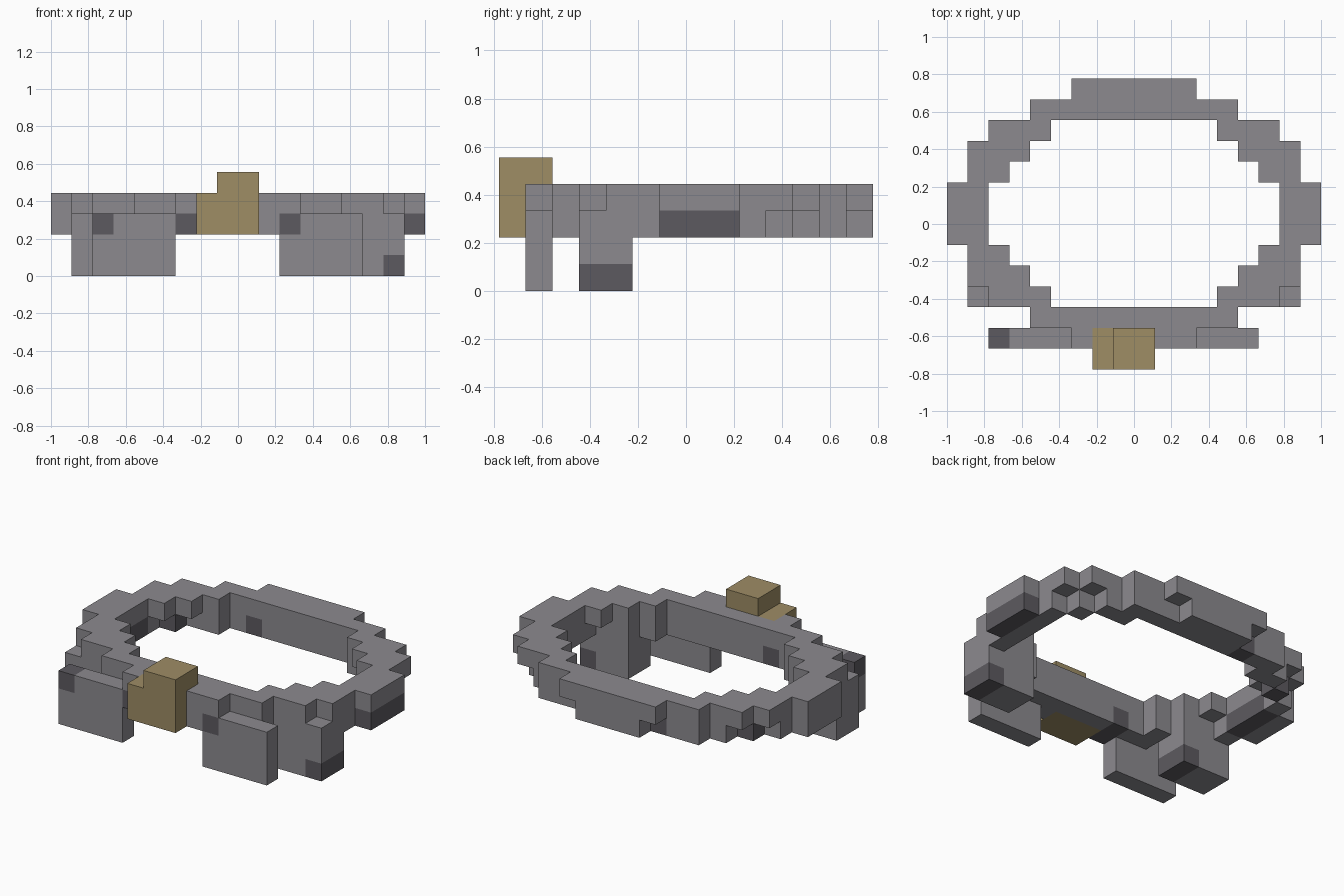
import bpy, bmesh, math
from mathutils import Vector

if "Cube" in bpy.data.objects:
    bpy.data.objects.remove(bpy.data.objects["Cube"])

U = 1 / 9  # one block of the grid


def material(name, rgb):
    m = bpy.data.materials.new(name)
    m.diffuse_color = (*rgb, 1)
    m.use_nodes = True
    m.node_tree.nodes["Principled BSDF"].inputs["Base Color"].default_value = m.diffuse_color
    return m


MATS = [material("grey", (0.262, 0.255, 0.275)),
        material("dark grey", (0.108, 0.102, 0.117)),
        material("dull gold", (0.342, 0.266, 0.130))]
GREY, DARK, GOLD = range(3)

parts = {}   # part name -> {cell: colour}


def box(part, x, y, z, colour=GREY):
    """Fill a box of blocks; each argument is a (start, end) pair."""
    cells = parts.setdefault(part, {})
    for i in range(*x):
        for j in range(*y):
            for k in range(*z):
                cells[i, j, k] = colour


def mirrored(part, x, y, z):
    box(part, x, y, z)
    box(part, (-x[1], -x[0]), y, z)


# Ring, upper layer: y start, y end, inner x, outer x
for y0, y1, a, b in [(6, 7, 0, 3), (5, 6, 0, 5), (4, 5, 4, 7), (3, 4, 5, 8),
                     (2, 3, 6, 8), (-1, 2, 7, 9), (-2, -1, 6, 8),
                     (-3, -2, 5, 8), (-4, -3, 4, 7), (-5, -4, 0, 5),
                     (-6, -5, 0, 3)]:
    mirrored("ring", (a, b), (y0, y1), (3, 4))

# Ring, thinner lower layer
for y0, y1, a, b in [(6, 7, 0, 2), (5, 6, 0, 5), (4, 5, 4, 6), (3, 4, 6, 7),
                     (2, 3, 7, 8), (-1, 2, 7, 9), (-2, -1, 7, 8),
                     (-4, -3, 4, 5), (-5, -4, 0, 5), (-6, -5, 0, 2)]:
    mirrored("ring", (a, b), (y0, y1), (2, 3))

# Dark blocks on the ring's lower layer
for x0, y0, y1 in [(8, -1, 2), (-8, -1, 2), (-7, 3, 4), (-3, 5, 6), (-3, -6, -4)]:
    box("ring", (x0, x0 + 1), (y0, y1), (2, 3), DARK)

# Side legs with a dark lower corner
for part, x0 in [("right_leg", 5), ("left_leg", -8)]:
    box(part, (x0, x0 + 3), (-4, -2), (0, 3))
    box(part, (x0 + 2, x0 + 3), (-4, -2), (0, 1), DARK)

# Front plates with a dark upper corner
for part, x0 in [("right_front_plate", 2), ("left_front_plate", -7)]:
    box(part, (x0, x0 + 4), (-6, -5), (0, 3))
    box(part, (x0, x0 + 1), (-6, -5), (2, 3), DARK)

# Gold ornament at the front
box("gold_ornament", (-2, 1), (-7, -5), (2, 4), GOLD)
box("gold_ornament", (-1, 1), (-7, -5), (4, 5), GOLD)
for c in parts["gold_ornament"]:
    parts["ring"].pop(c, None)

filled = {c for cells in parts.values() for c in cells}


def build(name, cells):
    """Make the outer skin of a part and merge its flat faces."""
    bm = bmesh.new()
    verts = {}

    def vert(p):
        if p not in verts:
            verts[p] = bm.verts.new(Vector(p) * U)
        return verts[p]

    for c, colour in cells.items():
        for axis in range(3):
            for side in (0, 1):
                n = list(c)
                n[axis] += 2 * side - 1
                if tuple(n) in filled:
                    continue
                quad = []
                for s, t in [(0, 0), (1, 0), (1, 1), (0, 1)]:
                    p = list(c)
                    p[axis] += side
                    p[(axis + 1) % 3] += s
                    p[(axis + 2) % 3] += t
                    quad.append(vert(tuple(p)))
                if not side:
                    quad.reverse()
                bm.faces.new(quad).material_index = colour
    bmesh.ops.dissolve_limit(bm, angle_limit=math.radians(1), verts=bm.verts,
                             edges=bm.edges, delimit={'MATERIAL'})
    mesh = bpy.data.meshes.new(name)
    bm.to_mesh(mesh)
    bm.free()
    for m in MATS:
        mesh.materials.append(m)
    bpy.context.collection.objects.link(bpy.data.objects.new(name, mesh))


for name, cells in parts.items():
    build(name, cells)
